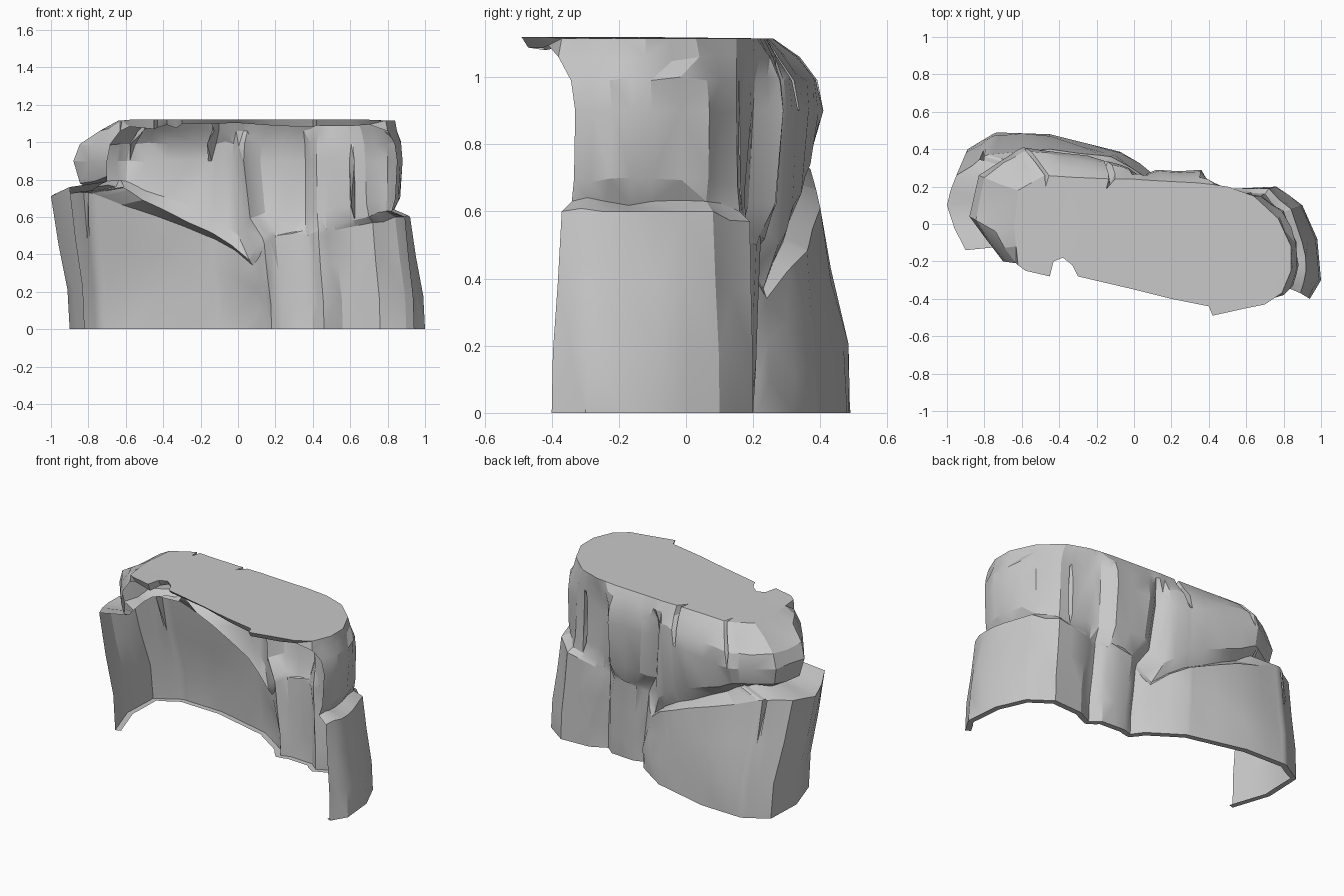
import bpy
import bmesh
import random
from mathutils import Vector

random.seed(4)

if "Cube" in bpy.data.objects:
    bpy.data.objects.remove(bpy.data.objects["Cube"], do_unlink=True)


def make_material(name, colour):
    material = bpy.data.materials.new(name)
    material.use_nodes = True
    material.diffuse_color = colour
    material.node_tree.nodes["Principled BSDF"].inputs["Base Color"].default_value = colour
    return material


rock_grey = make_material("rock grey", (0.58, 0.58, 0.58, 1))

# Plan contours, running from the left front end round the back to the right front end
ground = [(-.82, -.09), (-.9, .15), (-.89, .4), (-.74, .49), (-.45, .48), (-.07, .385),
          (.13, .25), (.18, .18), (.24, .2), (.4, .19), (.46, .14), (.56, .19),
          (.76, .2), (.9, .1), (.98, -.08), (1, -.3), (.94, -.4)]
ledge = [(-.9, -.14), (-1, .1), (-.95, .26), (-.79, .37), (-.45, .4), (-.12, .36),
         (.08, .24), (.14, .18), (.2, .22), (.37, .21), (.43, .16), (.52, .19),
         (.72, .19), (.84, .08), (.9, -.1), (.92, -.25), (.89, -.37)]
undercut = [(-.7, -.12), (-.78, .04), (-.77, .22), (-.62, .32), (-.4, .31), (-.13, .29),
            (.06, .23), (.13, .18), (.19, .23), (.36, .22), (.43, .16), (.51, .18),
            (.7, .16), (.79, .06), (.82, -.1), (.83, -.24), (.82, -.34)]
bulge = [(-.7, -.2), (-.88, .04), (-.83, .26), (-.6, .41), (-.38, .38), (-.12, .33),
         (-.03, .3), (.03, .23), (.12, .29), (.36, .29), (.42, .2), (.5, .17),
         (.68, .15), (.8, .07), (.87, -.1), (.88, -.22), (.85, -.33)]
shoulder = [(-.63, -.21), (-.74, -.04), (-.71, .21), (-.54, .34), (-.35, .3), (-.1, .27),
            (-.01, .265), (.05, .26), (.15, .26), (.35, .25), (.43, .22), (.5, .19),
            (.66, .15), (.78, .04), (.85, -.12), (.85, -.25), (.8, -.38)]
rim = [(-.62, -.22), (-.64, -.02), (-.62, .18), (-.48, .26), (-.33, .25), (-.1, .24),
       (0, .24), (.06, .235), (.15, .23), (.34, .22), (.43, .21), (.5, .2),
       (.64, .15), (.77, .03), (.84, -.12), (.84, -.25), (.79, -.37)]

# Height of the ledge: it slopes down across the back lobe
ledge_height = [.76, .71, .73, .73, .61, .48, .34, .46, .5, .5, .5, .53,
                .57, .6, .6, .6, .6]


def sample(values, u):
    """Interpolate a contour (or heights) at a fractional column."""
    i = min(int(u), len(values) - 2)
    a, b = values[i], values[i + 1]
    if isinstance(a, tuple):
        a, b = Vector(a), Vector(b)
    return a + (b - a) * (u - i)


def column(u):
    """All points of the wall, bottom to top, at one place along it."""
    g, l, c, b, s, r = (sample(k, u) for k in (ground, ledge, undercut, bulge, shoulder, rim))
    h = sample(ledge_height, u)
    upper = .9
    step = h + .03
    points = [(g, 0), (g.lerp(l, .12), h * .3), (g.lerp(l, .6), h * .64), (l, h),
              (c, step), (c.lerp(b, .65), step + (upper - step) * .25), (b, upper),
              (b.lerp(s, .25), .99), (s, 1.06), (r, 1.115)]
    return [p.to_3d() + Vector((0, 0, z)) for p, z in points]


def inward(u):
    d = sample(ground, min(u + .2, 16)) - sample(ground, max(u - .2, 0))
    return Vector((d.y, -d.x, 0)).normalized()


# Cracks: place along the wall, first and last recessed row
cracks = [(2.85, 3, 4), (3.1, 7, 9), (4.92, 7, 9), (11.6, 5, 6)]
crack_width = .07

places = {i / 2: None for i in range(2 * len(ground) - 1)}
for u, low, high in cracks:
    for near in [p for p in places if abs(p - u) < crack_width * 1.5]:
        del places[near]
    places.update({u - crack_width: None, u: (low, high), u + crack_width: None})

# Cliff wall with fissures, overhang and cracks
bm = bmesh.new()
columns = []
for u in sorted(places):
    points = column(u)
    push = inward(u)
    along = Vector((-push.y, push.x, 0))
    for row, p in enumerate(points):
        if places[u]:
            if places[u][0] <= row <= places[u][1]:
                p += push * .06 + along * .012 * (-1) ** row
        elif u % 1 == .5 and 0 < row < 9:
            p += push * random.uniform(-.012, .008)
            p.z += random.uniform(-.015, .015)
    lip = points[0] + push * .035
    columns.append([bm.verts.new(p) for p in [lip] + points])

for left, right in zip(columns, columns[1:]):
    for row in range(len(left) - 1):
        bm.faces.new((left[row], left[row + 1], right[row + 1], right[row]))

# Flat top with a ragged front edge
front_edge = [(.7, -.43), (.6, -.45), (.42, -.49), (.4, -.44), (.2, -.4), (0, -.35),
              (-.3, -.28), (-.33, -.22), (-.38, -.18), (-.43, -.2), (-.45, -.28), (-.58, -.25)]
front = [bm.verts.new((x, y, 1.12)) for x, y in front_edge]
loop = [c[-1] for c in columns] + front
bm.faces.new(loop[::-1])

# Short broken skirt hanging under the front edge
edge = [columns[-1][-1]] + front + [columns[0][-1]]
hang = [columns[-1][-2]]
for v in front:
    hang.append(bm.verts.new(v.co + Vector((0, .02, -random.uniform(.015, .05)))))
hang.append(columns[0][-2])
for i in range(len(edge) - 1):
    bm.faces.new((edge[i], edge[i + 1], hang[i + 1], hang[i]))

bm.normal_update()
bmesh.ops.triangulate(bm, faces=bm.faces[:])
mesh = bpy.data.meshes.new("cliff_rock")
bm.to_mesh(mesh)
bm.free()
mesh.materials.append(rock_grey)
cliff = bpy.data.objects.new("cliff_rock", mesh)
bpy.context.collection.objects.link(cliff)

bpy.ops.object.select_all(action="DESELECT")
cliff.select_set(True)
bpy.context.view_layer.objects.active = cliff
bpy.ops.object.shade_smooth_by_angle(angle=.4)
